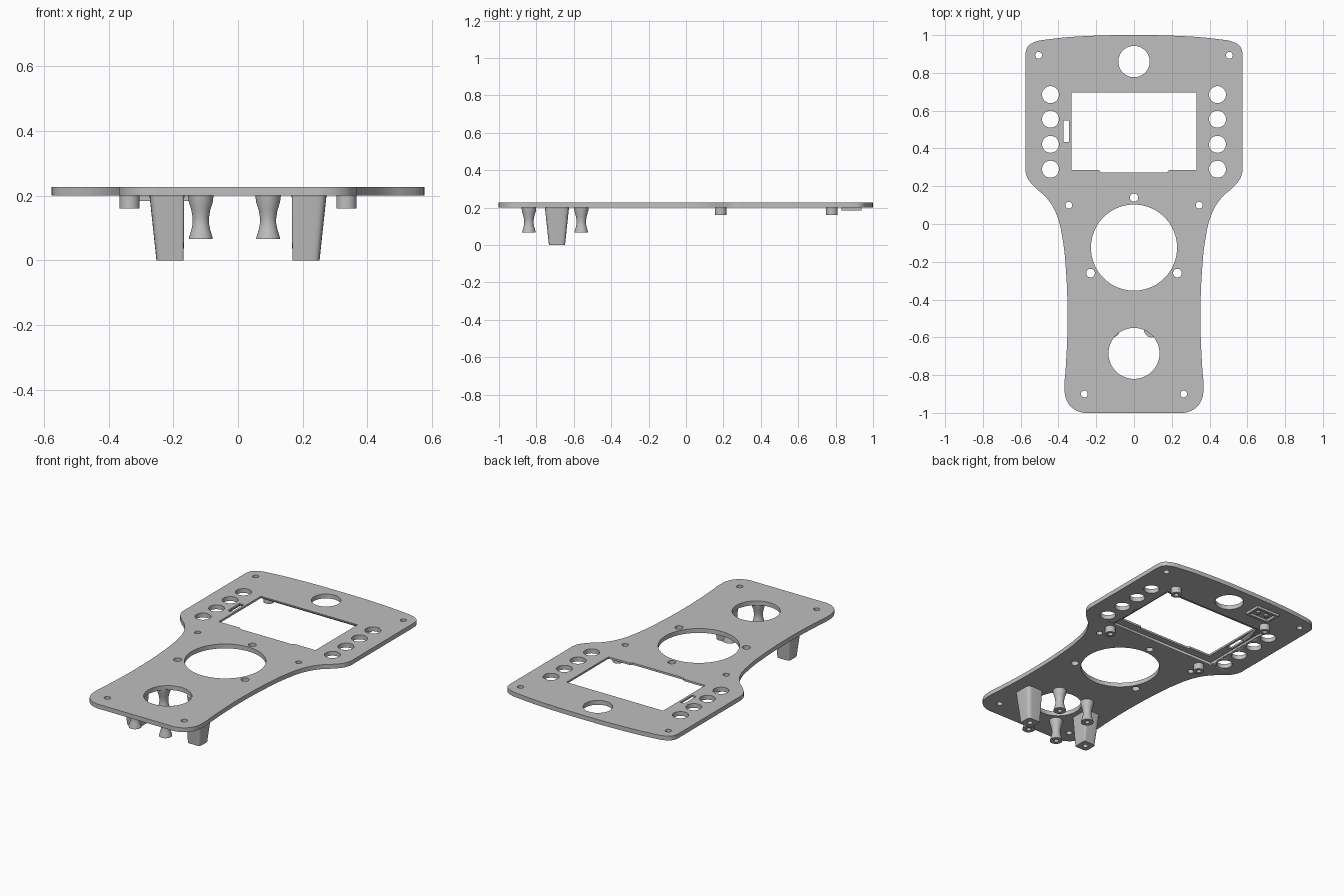
import bpy, bmesh
from math import cos, sin, pi, copysign

cube = bpy.data.objects.get("Cube")
if cube:
    bpy.data.objects.remove(cube, do_unlink=True)

GREY = (0.52, 0.52, 0.52, 1)
mat = bpy.data.materials.new("plain grey")
mat.use_nodes = True
mat.diffuse_color = GREY
mat.node_tree.nodes["Principled BSDF"].inputs["Base Color"].default_value = GREY

UNDER, TOP = 0.2, 0.227


def add(name, mesh):
    ob = bpy.data.objects.new(name, mesh)
    bpy.context.collection.objects.link(ob)
    mesh.materials.clear()
    mesh.materials.append(mat)
    return ob


def smooth(ob):
    bpy.ops.object.select_all(action='DESELECT')
    ob.select_set(True)
    bpy.context.view_layer.objects.active = ob
    bpy.ops.object.shade_smooth_by_angle(angle=0.6)


def oval(a, b=None, n=32, power=2, inner=2, side=1):
    """Closed ring; the inner side can be squarer than the outer one."""
    pts = []
    for i in range(n):
        c, s = cos(2 * pi * i / n), sin(2 * pi * i / n)
        e = 2 / (power if c >= 0 else inner)
        pts.append((side * copysign(a * abs(c) ** e, c), copysign((b or a) * abs(s) ** e, s)))
    return pts


def loft(name, x, y, rings):
    """Skin a list of (ring points, z, x shift), capped at both ends."""
    bm = bmesh.new()
    loops = [[bm.verts.new((x + dx + px, y + py, z)) for px, py in ring] for ring, z, dx in rings]
    for a, b in zip(loops, loops[1:]):
        for i in range(len(a)):
            j = (i + 1) % len(a)
            bm.faces.new((a[i], a[j], b[j], b[i]))
    bm.faces.new(loops[0])
    bm.faces.new(loops[-1])
    bmesh.ops.recalc_face_normals(bm, faces=bm.faces)
    me = bpy.data.meshes.new(name)
    bm.to_mesh(me)
    bm.free()
    ob = add(name, me)
    smooth(ob)
    return ob


def box(x0, x1, y0, y1):
    return [(x0, y0), (x1, y0), (x1, y1), (x0, y1)]


# Plate outline: right half mirrored to the left
half = [(0, 1), (0.25, 0.995), (0.45, 0.978), (0.53, 0.962), (0.565, 0.935), (0.575, 0.89),
        (0.575, 0.86), (0.575, 0.31), (0.575, 0.285), (0.562, 0.24), (0.53, 0.2), (0.46, 0.135),
        (0.41, 0.05), (0.378, -0.08), (0.36, -0.25), (0.352, -0.45), (0.354, -0.62),
        (0.362, -0.77), (0.368, -0.87), (0.358, -0.93), (0.325, -0.975), (0.265, -1), (0.23, -1)]
outline = half + [(-x, y) for x, y in reversed(half[1:])]

cu = bpy.data.curves.new("plate_outline", 'CURVE')
cu.dimensions, cu.fill_mode = '2D', 'BOTH'
cu.extrude = (TOP - UNDER) / 2
cu.resolution_u = 5
sp = cu.splines.new('BEZIER')
sp.bezier_points.add(len(outline) - 1)
for p, (x, y) in zip(sp.bezier_points, outline):
    p.co = (x, y, 0)
    p.handle_left_type = p.handle_right_type = 'AUTO'
sp.use_cyclic_u = True


def cutout(pts):
    s = cu.splines.new('POLY')
    s.points.add(len(pts) - 1)
    for p, (x, y) in zip(s.points, pts):
        p.co = (x, y, 0, 1)
    s.use_cyclic_u = True


def hole(x, y, r, n=32):
    cutout([(x + px, y + py) for px, py in oval(r, n=n)])


# Large openings, display window and slot
hole(0, 0.86, 0.083, 48)
hole(0, -0.125, 0.228, 72)
hole(0, -0.685, 0.135, 56)
hole(0, 0.14, 0.022)
cutout([(-0.33, 0.285), (-0.185, 0.285), (-0.175, 0.273), (0.175, 0.273), (0.185, 0.285),
        (0.33, 0.285), (0.33, 0.695), (-0.33, 0.695)])
cutout(box(-0.373, -0.344, 0.433, 0.548))
# Button and screw holes on both sides
for side in (-1, 1):
    for y in (0.685, 0.555, 0.422, 0.29):
        hole(side * 0.442, y, 0.045)
    for x, y, r in ((0.505, 0.893, 0.018), (0.345, 0.1, 0.018),
                    (0.23, -0.26, 0.023), (0.263, -0.9, 0.018)):
        hole(side * x, y, r, 24)

# Turn the outline into a welded mesh
tmp = bpy.data.objects.new("plate_curve", cu)
bpy.context.collection.objects.link(tmp)
tmp.location.z = 0
deps = bpy.context.evaluated_depsgraph_get()
me = bpy.data.meshes.new_from_object(tmp.evaluated_get(deps))
bpy.data.objects.remove(tmp, do_unlink=True)
bm = bmesh.new()
bm.from_mesh(me)
bmesh.ops.remove_doubles(bm, verts=bm.verts, dist=0.0003)
bmesh.ops.translate(bm, verts=bm.verts, vec=(0, 0, (UNDER + TOP) / 2))
bmesh.ops.recalc_face_normals(bm, faces=bm.faces)
bm.to_mesh(me)
bm.free()
plate = add("face_plate", me)

# Shallow display pocket in the underside
pocket = box(-0.385, 0.35, 0.235, 0.725)
cutter = loft("pocket_cutter", 0, 0, [(pocket, 0.15, 0), (pocket, UNDER + 0.015, 0)])
cutter.hide_render = True
mod = plate.modifiers.new("pocket", 'BOOLEAN')
mod.operation, mod.solver, mod.object = 'DIFFERENCE', 'EXACT', cutter
smooth(plate)
bpy.ops.object.modifier_apply(modifier="pocket")
bpy.data.objects.remove(cutter, do_unlink=True)

# Tapered legs with a flat inner side and a screw hole
for side, label in ((-1, "right"), (1, "left")):
    def ring(a, b):
        return oval(a, b, 48, 5, 14, side)
    bore = oval(0.016, n=48, side=side)
    loft(label + "_leg", side * 0.21, -0.69, [
        (ring(0.054, 0.065), UNDER + 0.005, side * 0.01), (ring(0.042, 0.043), 0, 0),
        (bore, 0, 0), (bore, 0.08, 0)])

# Waisted posts around the lower opening
profile = ((0.04, UNDER + 0.005), (0.037, 0.18), (0.029, 0.155), (0.025, 0.13), (0.025, 0.115),
           (0.029, 0.095), (0.036, 0.072), (0.037, 0.066), (0.014, 0.066), (0.014, 0.11))
for x, label in ((-0.115, "right"), (0.093, "left")):
    for y, end in ((-0.84, "front"), (-0.56, "back")):
        loft(f"{end}_{label}_post", x, y, [(oval(r), z, 0) for r, z in profile])

# Display standoffs
for x, label in ((-0.335, "right"), (0.335, "left")):
    for y, end in ((0.185, "front"), (0.78, "back")):
        loft(f"{end}_{label}_standoff", x, y, [
            (oval(r), z, 0) for r, z in ((0.031, UNDER + 0.018), (0.031, 0.16),
                                         (0.014, 0.16), (0.014, 0.19))])

# Hollow sensor frame beside the top opening, with two pegs
outer, inner = box(-0.08, 0.08, -0.053, 0.053), box(-0.065, 0.065, -0.038, 0.038)
loft("sensor_frame", -0.23, 0.885, [(outer, UNDER + 0.003, 0), (outer, 0.184, 0),
                                    (inner, 0.184, 0), (inner, UNDER - 0.001, 0)])
for i, x in enumerate((-0.26, -0.2)):
    loft(f"sensor_peg_{i + 1}", x, 0.885, [(oval(0.014), UNDER, 0), (oval(0.014), 0.188, 0)])
